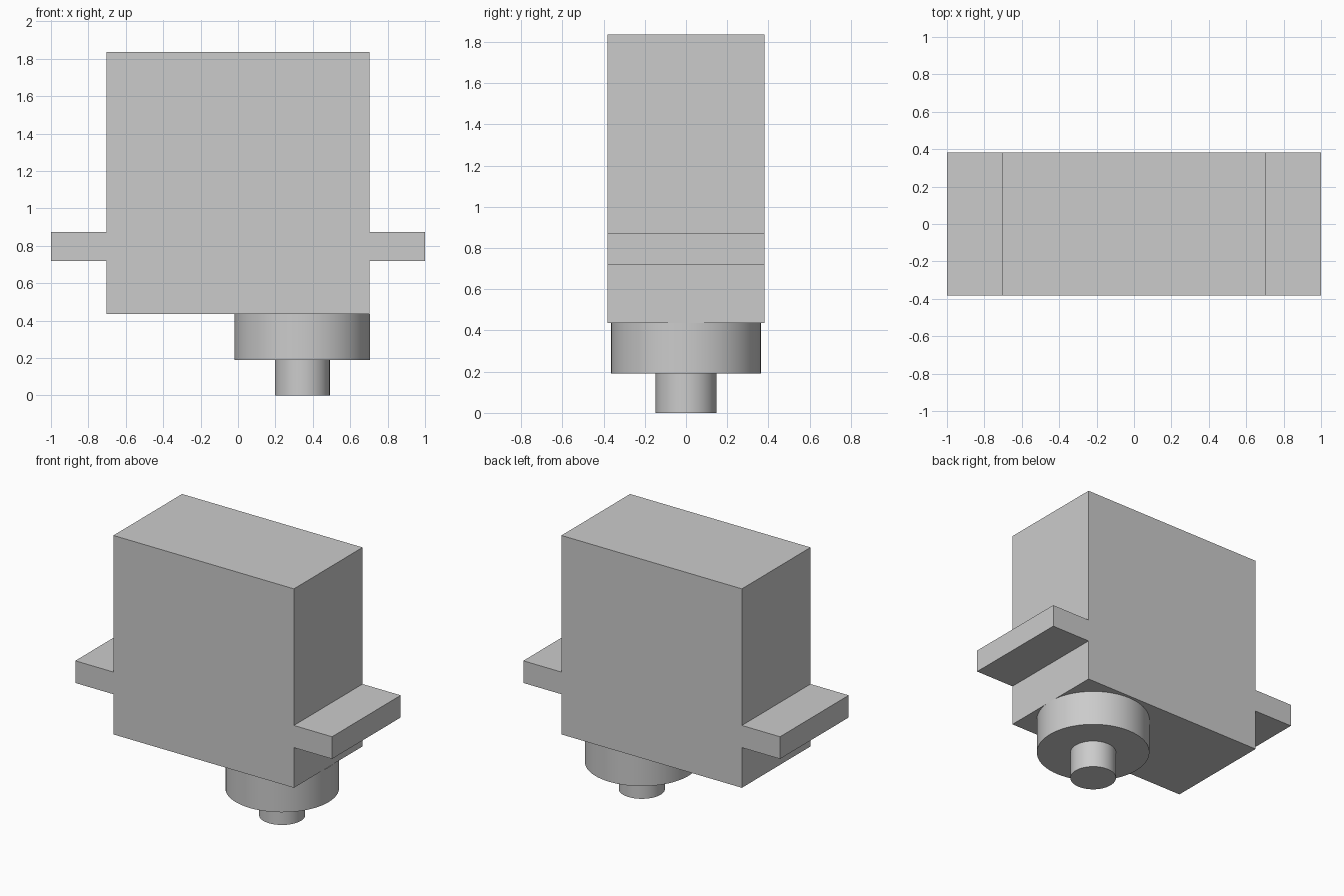
import bpy
import bmesh
from math import radians
from mathutils import Matrix

cube = bpy.data.objects.get("Cube")
if cube:
    bpy.data.objects.remove(cube, do_unlink=True)

grey = bpy.data.materials.new("light grey")
grey.use_nodes = True
colour = (0.6, 0.6, 0.6, 1)
grey.diffuse_color = colour
grey.node_tree.nodes["Principled BSDF"].inputs["Base Color"].default_value = colour


def add_object(name, bm):
    bmesh.ops.recalc_face_normals(bm, faces=bm.faces)
    mesh = bpy.data.meshes.new(name)
    bm.to_mesh(mesh)
    bm.free()
    mesh.materials.append(grey)
    obj = bpy.data.objects.new(name, mesh)
    bpy.context.collection.objects.link(obj)
    return obj


def cylinder(name, x, radius, bottom, top):
    bm = bmesh.new()
    bmesh.ops.create_cone(
        bm, cap_ends=True, segments=64, radius1=radius, radius2=radius,
        depth=top - bottom,
        matrix=Matrix.Translation((x, 0, (bottom + top) / 2)))
    obj = add_object(name, bm)
    bpy.ops.object.select_all(action="DESELECT")
    obj.select_set(True)
    bpy.context.view_layer.objects.active = obj
    bpy.ops.object.shade_smooth_by_angle(angle=radians(30))


# Motor case with its two mounting tabs: one mirrored profile, extruded in depth
half_depth, case_x, tab_x = 0.382, 0.703, 1.0
bottom, tab_low, tab_high, top = 0.435, 0.718, 0.874, 1.836
half = [(case_x, bottom), (case_x, tab_low), (tab_x, tab_low),
        (tab_x, tab_high), (case_x, tab_high), (case_x, top)]
outline = half + [(-x, z) for x, z in reversed(half)]
bm = bmesh.new()
face = bm.faces.new([bm.verts.new((x, -half_depth, z)) for x, z in outline])
grown = bmesh.ops.extrude_face_region(bm, geom=[face], use_keep_orig=True)
new_verts = [g for g in grown["geom"] if isinstance(g, bmesh.types.BMVert)]
bmesh.ops.translate(bm, verts=new_verts, vec=(0, 2 * half_depth, 0))
add_object("case_with_tabs", bm)

# Round gear housing and output shaft below the case
axis_x = 0.344
cylinder("gear_housing", axis_x, 0.363, 0.19, bottom)
cylinder("output_shaft", axis_x, 0.147, 0, 0.19)
